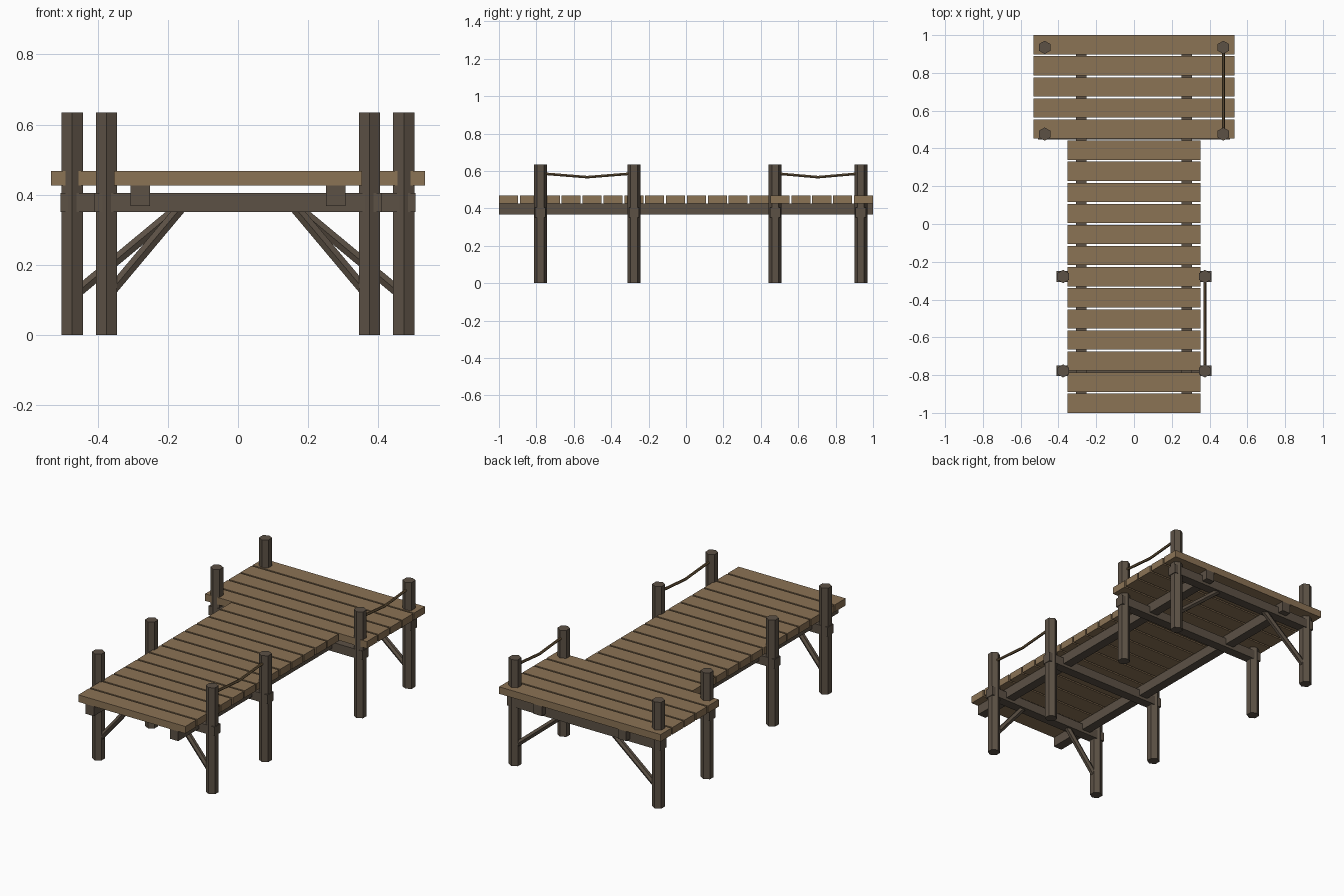
import bpy
import bmesh
import math
from mathutils import Vector

old = bpy.data.objects.get("Cube")
if old:
    bpy.data.objects.remove(old, do_unlink=True)


def material(name, hex_code):
    # sRGB hex to linear colour
    srgb = [int(hex_code[i:i + 2], 16) / 255 for i in (0, 2, 4)]
    col = [((c + 0.055) / 1.055) ** 2.4 for c in srgb] + [1.0]
    mat = bpy.data.materials.new(name)
    mat.use_nodes = True
    mat.diffuse_color = col
    bsdf = mat.node_tree.nodes["Principled BSDF"]
    bsdf.inputs["Base Color"].default_value = col
    bsdf.inputs["Roughness"].default_value = 0.9
    return mat


PLANK = material("plank wood", "8B7355")
TIMBER = material("dark timber", "5C5145")
ROPE = material("rope brown", "6B573C")


def finish(bm, name, mat):
    bmesh.ops.recalc_face_normals(bm, faces=bm.faces)
    mesh = bpy.data.meshes.new(name)
    bm.to_mesh(mesh)
    bm.free()
    mesh.materials.append(mat)
    obj = bpy.data.objects.new(name, mesh)
    bpy.context.scene.collection.objects.link(obj)
    return obj


def box(name, mat, x, y, z):
    # each argument is a (low, high) pair
    bm = bmesh.new()
    bmesh.ops.create_cube(bm, size=1)
    for v in bm.verts:
        v.co = [(lo + hi) / 2 + c * (hi - lo) for c, (lo, hi) in zip(v.co, (x, y, z))]
    return finish(bm, name, mat)


def rod(name, mat, points, radius, across, sides=6):
    # straight or bent prism, with one corner pointing along "across"
    pts = [Vector(p) for p in points]
    u = Vector(across)
    bm = bmesh.new()
    rings = []
    for i, p in enumerate(pts):
        d = (pts[min(i + 1, len(pts) - 1)] - pts[max(i - 1, 0)]).normalized()
        w = d.cross(u)
        rings.append([bm.verts.new(p + radius * (u * math.cos(a) + w * math.sin(a)))
                      for a in (math.tau * k / sides for k in range(sides))])
    for r, s in zip(rings, rings[1:]):
        for k in range(sides):
            n = (k + 1) % sides
            bm.faces.new((r[k], r[n], s[n], s[k]))
    bm.faces.new(rings[0])
    bm.faces.new(rings[-1])
    return finish(bm, name, mat)


# Deck planks: narrow walkway, then a wider platform at the back
COUNT, WIDE, GAP = 18, 5, 0.01
PITCH = (2 + GAP) / COUNT
for i in range(COUNT):
    half = 0.533 if i >= COUNT - WIDE else 0.353
    y = -1 + i * PITCH
    box(f"deck_plank_{i + 1}", PLANK, (-half, half), (y, y + PITCH - GAP), (0.426, 0.468))

# Long stringers under the planks
for side, label in ((1, "left"), (-1, "right")):
    box(f"stringer_{label}", TIMBER, sorted((side * 0.251, side * 0.306)), (-1, 1), (0.368, 0.426))

# Post rows: y, post x, braced or not
ROWS = {
    "front": (-0.778, 0.375, True),
    "middle_front": (-0.278, 0.375, False),
    "middle_back": (0.476, 0.473, False),
    "back": (0.935, 0.473, True),
}
for row, (y, px, braced) in ROWS.items():
    reach = px + 0.034
    box(f"cross_beam_{row}", TIMBER, (-reach, reach), (y - 0.028, y + 0.028), (0.351, 0.405))
    for side, label in ((1, "left"), (-1, "right")):
        x = side * px
        rod(f"post_{row}_{label}", TIMBER, [(x, y, 0), (x, y, 0.634)], 0.035, (0, 1, 0))
        if braced:
            rod(f"brace_{row}_{label}", TIMBER,
                [(x, y, 0.11), (side * 0.15, y, 0.378)], 0.0175, (0, 1, 0))

# Sagging rope rails on the left side
for name, a, b in (("walkway_rope", "front", "middle_front"),
                   ("platform_rope", "middle_back", "back")):
    (y0, x, _), (y1, _, _) = ROWS[a], ROWS[b]
    rod(name, ROPE, [(x, y0, 0.587), (x, (y0 + y1) / 2, 0.567), (x, y1, 0.587)],
        0.008, (1, 0, 0))
